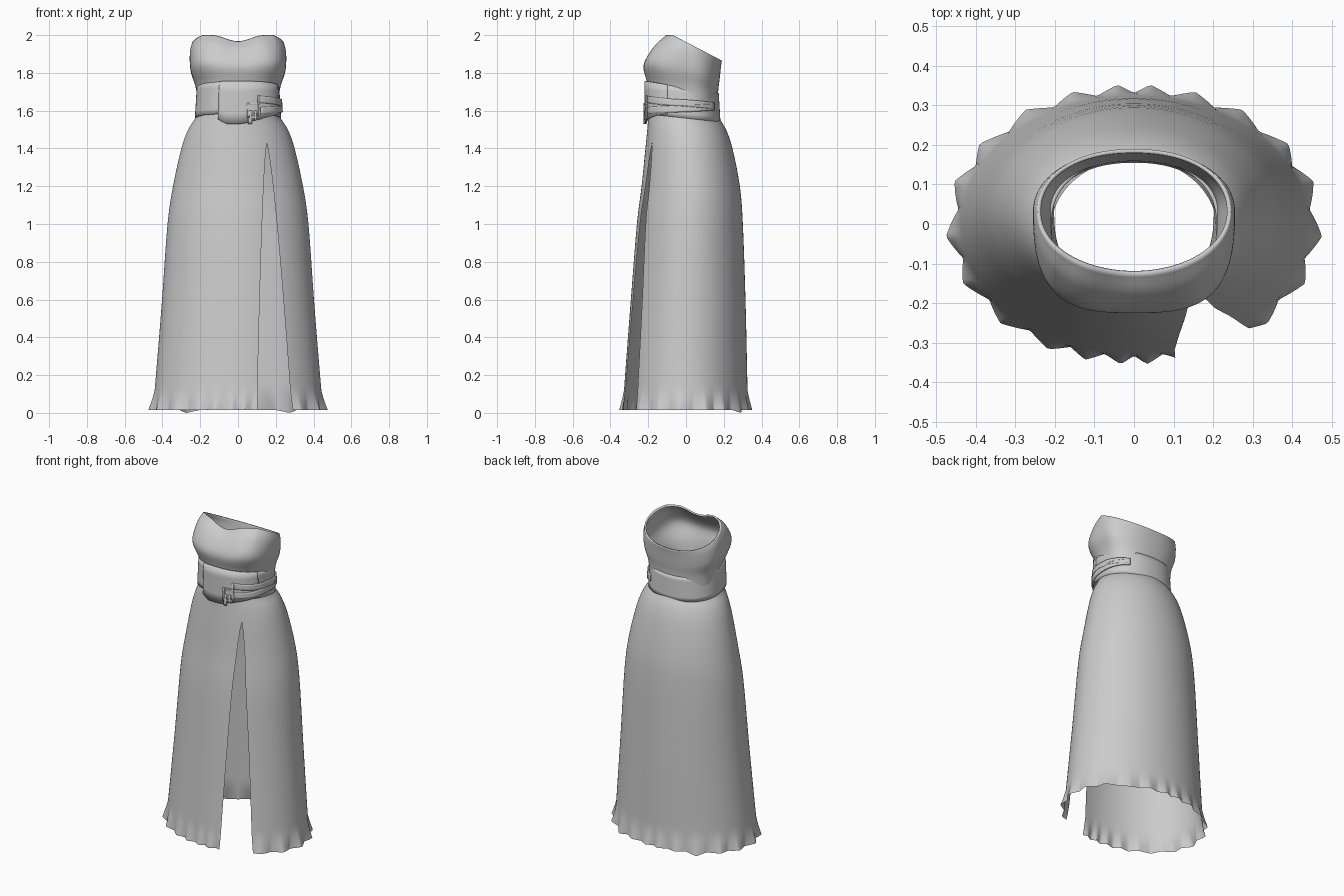
import bpy, math
from mathutils import Vector

if "Cube" in bpy.data.objects:
    bpy.data.objects.remove(bpy.data.objects["Cube"])

fabric = bpy.data.materials.new("grey fabric")
fabric.diffuse_color = (0.6, 0.6, 0.6, 1)
fabric.use_nodes = True
fabric.node_tree.nodes["Principled BSDF"].inputs["Base Color"].default_value = fabric.diffuse_color


def loft(name, rows, closed=False, thickness=0.0, angle=40):
    """Skin a grid of points; rows run upward, columns counter-clockwise."""
    n = len(rows[0])
    verts = [p for r in rows for p in r]
    faces = []
    for i in range(len(rows) - 1):
        for j in range(n if closed else n - 1):
            k = (j + 1) % n
            faces.append((i * n + j, i * n + k, (i + 1) * n + k, (i + 1) * n + j))
    me = bpy.data.meshes.new(name)
    me.from_pydata(verts, [], faces)
    me.materials.append(fabric)
    ob = bpy.data.objects.new(name, me)
    bpy.context.collection.objects.link(ob)
    bpy.ops.object.select_all(action='DESELECT')
    ob.select_set(True)
    bpy.context.view_layer.objects.active = ob
    bpy.ops.object.shade_smooth_by_angle(angle=math.radians(angle))
    if thickness:
        m = ob.modifiers.new("thickness", 'SOLIDIFY')
        m.thickness = thickness
        m.offset = -1
    return ob


def spow(v, p):
    return math.copysign(abs(v) ** p, v)


def oval(t, rx, yf, yb, cy, p=1.0):
    """Point on an oval with separate front and back depth."""
    c, s = math.cos(t), math.sin(t)
    if s < 0:
        return rx * spow(c, p), cy + (cy - yf) * spow(s, p)
    return rx * spow(c, 0.92), cy + (yb - cy) * spow(s, 0.92)


def spline(keys, u):
    """Catmull-Rom through keys, u from 0 to len(keys) - 1."""
    i = min(int(u), len(keys) - 2)
    f = u - i
    b, c = keys[i], keys[i + 1]
    a = keys[i - 1] if i else b * 2 - c
    d = keys[i + 2] if i + 2 < len(keys) else c * 2 - b
    return 0.5 * (2 * b + (c - a) * f + (2 * a - 5 * b + 4 * c - d) * f * f
                  + (3 * b - a - 3 * c + d) * f ** 3)


def lerp(a, b, f):
    return a + (b - a) * f


# ---- bodice: rings from the waist to the sweetheart neckline
COLS = 144
columns = []
for j in range(COLS):
    t = 2 * math.pi * j / COLS
    rx_, ry_ = oval(t, 0.245, -0.125, 0.19, 0.03)
    rim_z = min(2.0, 1.865 + (0.19 - ry_) * 0.52)
    if ry_ < 0 and abs(rx_) < 0.14:
        rim_z -= 0.032 * (0.5 + 0.5 * math.cos(math.pi * rx_ / 0.14))
    keys = []
    for f, rx, yf, yb, p in ((-0.6, 0.212, -0.19, 0.165, 0.85), (0, 0.222, -0.205, 0.17, 0.8),
                             (0.42, 0.251, -0.225, 0.178, 0.65), (0.8, 0.255, -0.18, 0.185, 0.8)):
        x, y = oval(t, rx, yf, yb, 0.03, p)
        low = 1.72 - 0.12 * (y + 0.02)
        keys.append(Vector((x, y, lerp(low, rim_z, f) if f >= 0 else low - 0.12)))
    keys.append(Vector((rx_, ry_, rim_z)))
    columns.append([spline(keys, 4 * k / 24) for k in range(25)])
loft("bodice", [list(r) for r in zip(*columns)], True, 0.01)


# ---- waist belt, and the plates that follow its surface
def belt_point(t, z, off=0.0):
    flare = 0.06 * (1.65 - z)
    x, y = oval(t, 0.223 + flare + off, -0.213 - off, 0.176 + flare + off, 0.0, 0.8)
    return Vector((x, y, z))


def belt_angle(x):
    """Angle on the front of the belt for a given x."""
    return -math.acos(spow(x / 0.223, 1 / 0.8))


def belt_top(t):
    return 1.72 - 0.16 * belt_point(t, 1.65).y


def belt_bottom(t):
    return 1.56 - 0.11 * belt_point(t, 1.65).y


def plate(name, t0, t1, low, high, off, n=24, thickness=0.008):
    angles = [lerp(t0, t1, j / n) for j in range(n + 1)]
    rows = [[belt_point(t, lerp(low(t), high(t), k / 4), off) for t in angles] for k in range(5)]
    return loft(name, rows, False, thickness)


belt_rows = [[belt_point(2 * math.pi * j / COLS,
                         lerp(belt_bottom(2 * math.pi * j / COLS), belt_top(2 * math.pi * j / COLS), k / 6))
              for j in range(COLS)] for k in range(7)]
loft("waist_belt", belt_rows, True, 0.01)


def flap_bottom(t):
    x = belt_point(t, 1.6).x
    if x < -0.06:
        return 1.53 + (-0.06 - x) * 0.6
    return 1.53 + max(0, x - 0.02) * 0.27


plate("belt_flap", belt_angle(-0.1), belt_angle(0.21), flap_bottom,
      lambda t: belt_top(t) + 0.003, 0.007)

# side straps wrapping round from the buckle
t_start = belt_angle(0.11)
for name, z0, z1 in (("upper_strap", 1.66, 1.625), ("lower_strap", 1.60, 1.62)):
    def mid(t, z0=z0, z1=z1):
        return lerp(z0, z1, (t - t_start) / (0.9 - t_start))
    plate(name, t_start, 0.9, lambda t: mid(t) - 0.018, lambda t: mid(t) + 0.018, 0.011)

# buckle frame and hanging strap ends
for name, x0, x1, z0, z1 in (("buckle_left", 0.045, 0.055, 1.56, 1.64), ("buckle_right", 0.1, 0.11, 1.56, 1.68),
                             ("buckle_top", 0.045, 0.11, 1.63, 1.64), ("buckle_bottom", 0.045, 0.11, 1.56, 1.57),
                             ("strap_end", 0.05, 0.068, 1.53, 1.6), ("short_strap_end", 0.08, 0.092, 1.55, 1.6)):
    plate(name, belt_angle(x0), belt_angle(x1), lambda t: z0, lambda t: z1, 0.014, 4)

# ---- skirt: z, half width, front y, back y
profile = [Vector(v) for v in (
    (1.62, 0.210, -0.190, 0.165), (1.56, 0.227, -0.200, 0.178), (1.50, 0.264, -0.205, 0.212),
    (1.40, 0.300, -0.215, 0.246), (1.20, 0.344, -0.235, 0.285), (1.00, 0.373, -0.260, 0.301),
    (0.60, 0.402, -0.292, 0.315), (0.30, 0.426, -0.315, 0.322), (0.12, 0.441, -0.328, 0.326),
    (0.015, 0.447, -0.333, 0.331))]

# pleat tips on the right half, mirrored to the left
half = [-86, -75, -63, -45, -25, -5, 18, 35, 55, 71, 85]
tips = sorted([a % 360 for a in half] + [(180 - a) % 360 for a in half])


def pleat(t):
    """1 on a pleat tip, 0 midway between two tips."""
    a = math.degrees(t) % 360
    ring = [tips[-1] - 360] + tips + [tips[0] + 360]
    for lo, hi in zip(ring, ring[1:]):
        if lo <= a <= hi:
            return abs((a - lo) / (hi - lo) - 0.5) * 2
    return 0


APEX = 1.42


def slit(z):
    """Left and right edge x of the front slit at height z."""
    d = max(0, (APEX - z) / APEX)
    return 0.153 - 0.053 * d ** 0.6, 0.153 + 0.132 * d ** 0.75


rows = []
N = 264
steps = [k / 4 for k in range(4 * (len(profile) - 1) + 1)]
for u in reversed(steps):
    z, rx, yf, yb = [spline([Vector((p[i], 0)) for p in profile], u)[0] for i in range(4)]
    cy = (yf + yb) / 2
    xl, xr = slit(z)
    t0 = -math.acos(xr / rx)
    t1 = 2 * math.pi - math.acos(xl / rx)
    flare = max(0, 1 - (z - 0.015) / 0.11) ** 1.2
    row = []
    for j in range(N + 1):
        t = lerp(t0, t1, j / N)
        k = 1 + 0.068 * flare * pleat(t)
        # two pleats at the back hang slightly lower
        drop = 0.015 * flare * max(0, 1 - abs(abs(math.degrees(t) - 90) - 35) / 8)
        row.append(Vector((rx * k * math.cos(t), cy + (yb - cy) * k * math.sin(t), z - drop)))
    rows.append(row)
skirt = loft("skirt", rows, False, 0, 35)

# close the seam above the slit
weld = skirt.modifiers.new("seam", 'WELD')
weld.merge_threshold = 0.0005
